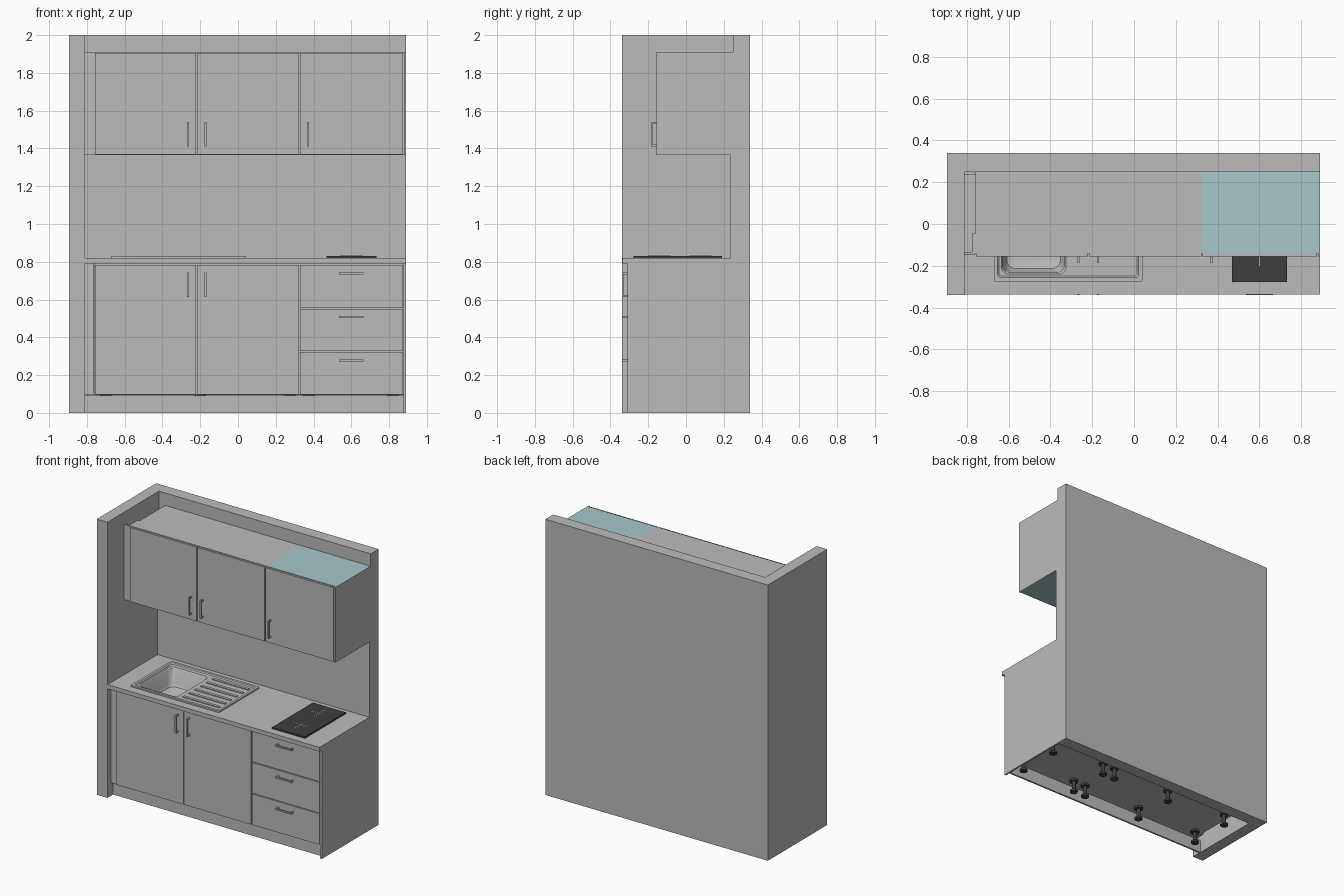
import bpy, bmesh, math

cube = bpy.data.objects.get("Cube")
if cube:
    bpy.data.objects.remove(cube, do_unlink=True)


def material(name, rgb):
    m = bpy.data.materials.new(name)
    m.use_nodes = True
    m.diffuse_color = (*rgb, 1)
    m.node_tree.nodes["Principled BSDF"].inputs["Base Color"].default_value = (*rgb, 1)
    return m


GREY = material("light grey", (0.5, 0.5, 0.5))
TEAL = material("pale teal", (0.39, 0.57, 0.60))
BLACK = material("charcoal", (0.05, 0.05, 0.05))


def finish(name, bm, *mats):
    mesh = bpy.data.meshes.new(name)
    bm.to_mesh(mesh)
    bm.free()
    for m in mats:
        mesh.materials.append(m)
    ob = bpy.data.objects.new(name, mesh)
    bpy.context.collection.objects.link(ob)
    return ob


def add_box(bm, x0, x1, y0, y1, z0, z1):
    verts = bmesh.ops.create_cube(bm, size=1)["verts"]
    for v in verts:
        v.co = (x0 if v.co.x < 0 else x1, y0 if v.co.y < 0 else y1, z0 if v.co.z < 0 else z1)


def boxes(name, mat, *dims):
    bm = bmesh.new()
    for d in dims:
        add_box(bm, *d)
    return finish(name, bm, mat)


def round_rect(x0, x1, y0, y1, r, z, n=5):
    """Counter-clockwise rounded rectangle."""
    pts = []
    for k, (cx, cy) in enumerate([(x1 - r, y1 - r), (x0 + r, y1 - r), (x0 + r, y0 + r), (x1 - r, y0 + r)]):
        for i in range(n + 1):
            a = (k + i / n) * math.pi / 2
            pts.append((cx + r * math.cos(a), cy + r * math.sin(a), z))
    return pts


def loft(name, mat, sections, ring=False):
    """Skin rounded rectangles; close into a ring, or cap the last one."""
    bm = bmesh.new()
    loops = [[bm.verts.new(p) for p in round_rect(*s)] for s in sections]
    for a, b in zip(loops, loops[1:] + (loops[:1] if ring else [])):
        for i in range(len(a)):
            j = (i + 1) % len(a)
            bm.faces.new((a[i], a[j], b[j], b[i]))
    if not ring:
        bm.faces.new(loops[-1])
    return finish(name, bm, mat)


# Walls and splashback
boxes("left_wall", GREY, (-0.895, -0.81, -0.34, 0.34, 0, 2))
boxes("back_wall", GREY, (-0.81, 0.89, 0.25, 0.34, 0, 2))
boxes("splashback", GREY, (-0.81, 0.89, 0.235, 0.25, 0.82, 1.365))

# Base cabinets, open at the top under the worktop
for name, x0, x1 in (("sink_cabinet", -0.76, 0.325), ("drawer_cabinet", 0.325, 0.877)):
    t = 0.012
    boxes(name, GREY,
          (x0, x0 + t, -0.294, 0.25, 0.095, 0.79), (x1 - t, x1, -0.294, 0.25, 0.095, 0.79),
          (x0 + t, x1 - t, -0.294, 0.25, 0.095, 0.107), (x0 + t, x1 - t, 0.24, 0.25, 0.107, 0.79),
          (x0 + t, x1 - t, -0.294, -0.284, 0.107, 0.79))
boxes("base_end_panel", GREY, (0.877, 0.89, -0.31, 0.25, 0, 0.79))
boxes("plinth", GREY, (-0.81, 0.877, -0.275, -0.262, 0, 0.092))
boxes("base_filler", GREY, (-0.81, -0.775, -0.30, -0.288, 0.095, 0.79),
      (-0.775, -0.764, -0.30, -0.19, 0.095, 0.79))

# Wall cabinets
boxes("wall_cabinet", GREY, (-0.76, 0.325, -0.142, 0.25, 1.365, 1.91))
bm = bmesh.new()
add_box(bm, 0.325, 0.89, -0.142, 0.25, 1.365, 1.91)
bm.normal_update()
for f in bm.faces:
    f.material_index = 0 if f.normal.x > 0.9 else 1
finish("end_wall_cabinet", bm, GREY, TEAL)
boxes("wall_end_strip", GREY, (0.88, 0.89, -0.155, -0.142, 1.365, 1.91))
boxes("wall_filler", GREY, (-0.81, -0.775, -0.148, -0.136, 1.365, 1.91),
      (-0.775, -0.76, -0.148, -0.045, 1.365, 1.91))


# Doors, drawer fronts and bar handles
def handle(name, x, z, front, upright):
    h, w, d = 0.064, 0.005, 0.03
    parts = []
    for s in (-1, 1):
        c = s * (h - w)
        px, pz = (x, z + c) if upright else (x + c, z)
        parts.append((px - w, px + w, front - d + 0.008, front, pz - w, pz + w))
    hx, hz = (w, h) if upright else (h, w)
    parts.append((x - hx, x + hx, front - d, front - d + 0.009, z - hz, z + hz))
    boxes(name, GREY, *parts)


DOORS = (("left", -0.757, -0.222, -0.265), ("middle", -0.216, 0.322, -0.173), ("right", 0.328, 0.874, 0.371))
for side, x0, x1, hx in DOORS:
    boxes(side + "_wall_door", GREY, (x0, x1, -0.156, -0.142, 1.368, 1.905))
    handle(side + "_wall_handle", hx, 1.475, -0.156, True)
    if side != "right":
        boxes(side + "_base_door", GREY, (x0, x1, -0.31, -0.294, 0.098, 0.784))
        handle(side + "_base_handle", hx, 0.678, -0.31, True)

for name, z0, z1, hz in (("bottom", 0.098, 0.322, 0.278), ("middle", 0.328, 0.55, 0.508), ("top", 0.556, 0.784, 0.738)):
    boxes(name + "_drawer", GREY, (0.328, 0.87, -0.31, -0.294, z0, z1))
    handle(name + "_drawer_handle", 0.6, hz, -0.31, False)

# Worktop with an opening for the bowl
slab = (-0.81, 0.89, -0.337, 0.25, 0.0005)
hole = (-0.65, -0.31, -0.255, 0.165, 0.04)
loft("worktop", GREY, [(*slab, 0.79), (*slab, 0.82), (*hole, 0.82), (*hole, 0.79)], ring=True)

# Sink: raised rim, shallow tray and rounded bowl
sink = loft("sink", GREY, [
    (-0.67, 0.04, -0.275, 0.19, 0.006, 0.82),
    (-0.67, 0.04, -0.275, 0.19, 0.006, 0.83),
    (-0.652, 0.022, -0.257, 0.172, 0.015, 0.83),
    (-0.645, 0.015, -0.25, 0.165, 0.015, 0.823),
    (-0.635, -0.325, -0.24, 0.135, 0.035, 0.823),
    (-0.628, -0.332, -0.233, 0.128, 0.035, 0.814),
    (-0.618, -0.342, -0.223, 0.118, 0.04, 0.715),
    (-0.608, -0.352, -0.213, 0.108, 0.04, 0.695),
    (-0.585, -0.375, -0.19, 0.085, 0.04, 0.685)])
bpy.context.view_layer.objects.active = sink
sink.select_set(True)
bpy.ops.object.shade_smooth_by_angle(angle=math.radians(35))
sink.select_set(False)
loft("sink_drain", GREY, [(-0.515, -0.445, -0.088, -0.018, 0.034, z) for z in (0.684, 0.689)])
boxes("drainer_ridges", GREY, *[(-0.29, 0.0, y - 0.01, y + 0.01, 0.822, 0.829)
                                for y in (-0.21 + 0.067 * i for i in range(6))])

# Hob with two cross-shaped cooking marks
boxes("hob", BLACK, (0.468, 0.732, -0.278, 0.19, 0.82, 0.831))
for i, y in enumerate((-0.14, 0.075)):
    boxes(f"cooking_mark_{i + 1}", GREY, (0.54, 0.66, y - 0.002, y + 0.002, 0.831, 0.832),
          (0.598, 0.602, y - 0.06, y + 0.06, 0.831, 0.832))

# Adjustable feet: base pad, stem and top plate
bm = bmesh.new()
for x in (0.82, 0.375, 0.275, -0.2, -0.7):
    for y in (-0.19, 0.12):
        for r, z0, z1 in ((0.027, 0.0, 0.014), (0.014, 0.014, 0.08), (0.03, 0.08, 0.095)):
            ret = bmesh.ops.create_cone(bm, cap_ends=True, segments=16, radius1=r, radius2=r, depth=z1 - z0)
            bmesh.ops.translate(bm, verts=ret["verts"], vec=(x, y, (z0 + z1) / 2))
finish("cabinet_feet", bm, BLACK)
